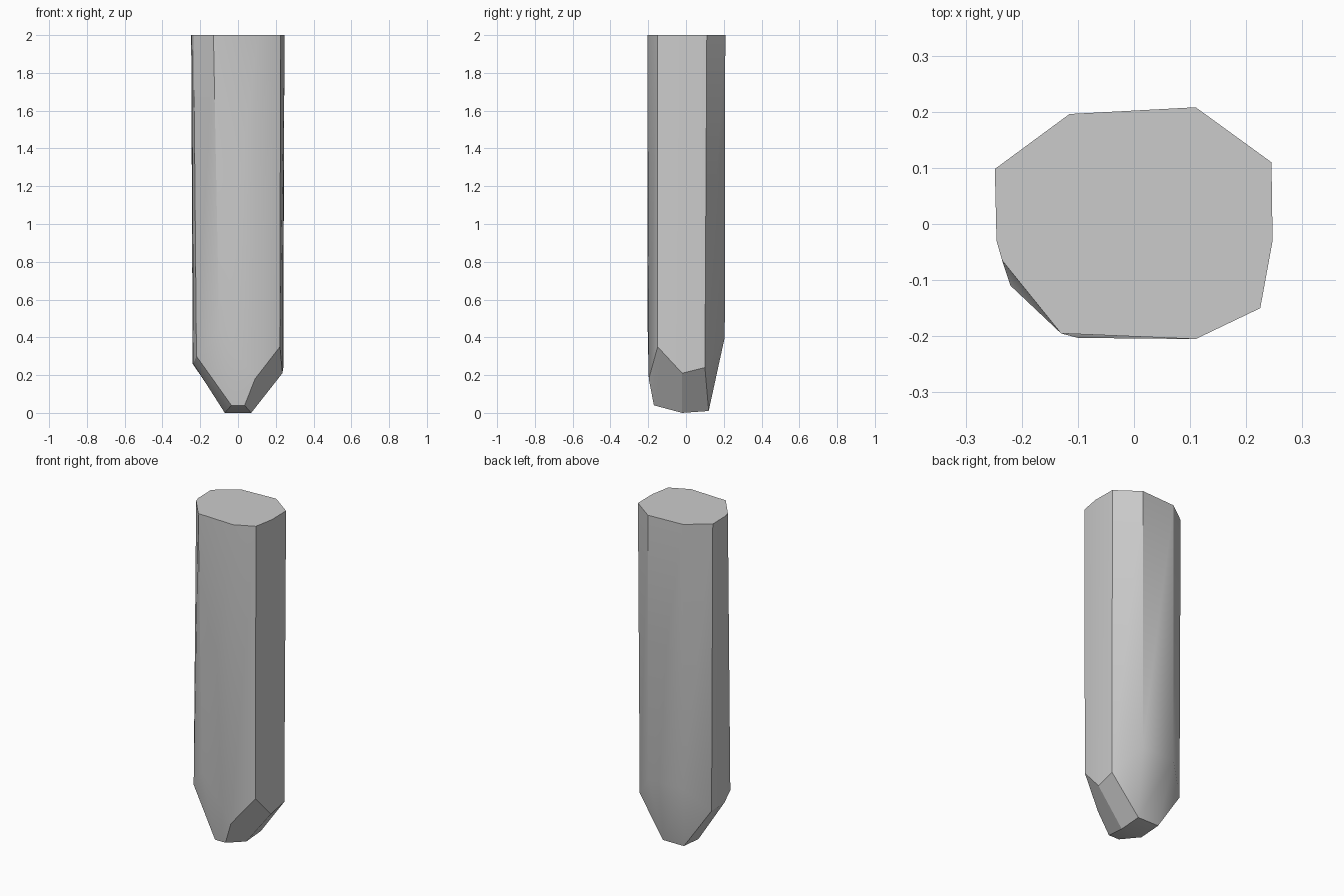
import bpy, bmesh, math

cube = bpy.data.objects.get("Cube")
if cube:
    bpy.data.objects.remove(cube, do_unlink=True)

# Corners of the hewn tip
back_l, back_r = (-.07, .12, .01), (.07, .12, .01)
mid_l, mid_r = (-.07, -.02, 0), (.07, -.02, 0)
front_l, front_r = (-.035, -.17, .04), (.035, -.17, .04)

# Each long edge: top corner, shoulder where the cut begins, tip corner
edges = [
    ((-.115, .196), (-.115, .196, .40), back_l),
    ((.11, .208), (.11, .205, .40), back_r),
    ((.245, .11), (.24, .10, .24), back_r),
    ((.247, -.03), (.235, -.02, .21), mid_r),
    ((.225, -.15), (.222, -.15, .35), front_r),
    ((.11, -.205), (.09, -.197, .18), front_r),
    ((-.13, -.195), (-.10, -.203, .45), front_l),
    ((-.235, -.065), (-.22, -.11, .30), front_l),
    ((-.245, -.03), (-.236, -.03, .26), mid_l),
    ((-.248, .098), (-.24, .098, .26), back_l),
]

# Loft the post from top to tip
bm = bmesh.new()
tops = [bm.verts.new((*t, 2)) for t, s, b in edges]
shoulders = [bm.verts.new(s) for t, s, b in edges]
corners = {}
for t, s, b in edges:
    if b not in corners:
        corners[b] = bm.verts.new(b)
tips = [corners[b] for t, s, b in edges]
count = len(edges)
for upper, lower in ((tops, shoulders), (shoulders, tips)):
    for i in range(count):
        j = (i + 1) % count
        ring = [upper[i], upper[j], lower[j], lower[i]]
        bm.faces.new(list(dict.fromkeys(ring)))
bm.faces.new(tops)
# Tip faces: slanted front cut and flat underside
c = corners
bm.faces.new([c[p] for p in (front_l, front_r, mid_r, mid_l)])
bm.faces.new([c[p] for p in (mid_l, mid_r, back_r, back_l)])
bmesh.ops.recalc_face_normals(bm, faces=bm.faces)

mesh = bpy.data.meshes.new("pointed_post")
bm.to_mesh(mesh)
bm.free()
post = bpy.data.objects.new("pointed_post", mesh)
bpy.context.collection.objects.link(post)

# Plain grey material
grey = bpy.data.materials.new("plain_grey")
grey.use_nodes = True
colour = (.6, .6, .6, 1)
grey.diffuse_color = colour
grey.node_tree.nodes["Principled BSDF"].inputs["Base Color"].default_value = colour
mesh.materials.append(grey)

# Soft shading with crisp hewn edges
bpy.ops.object.select_all(action='DESELECT')
post.select_set(True)
bpy.context.view_layer.objects.active = post
bpy.ops.object.shade_smooth_by_angle(angle=math.radians(30))
